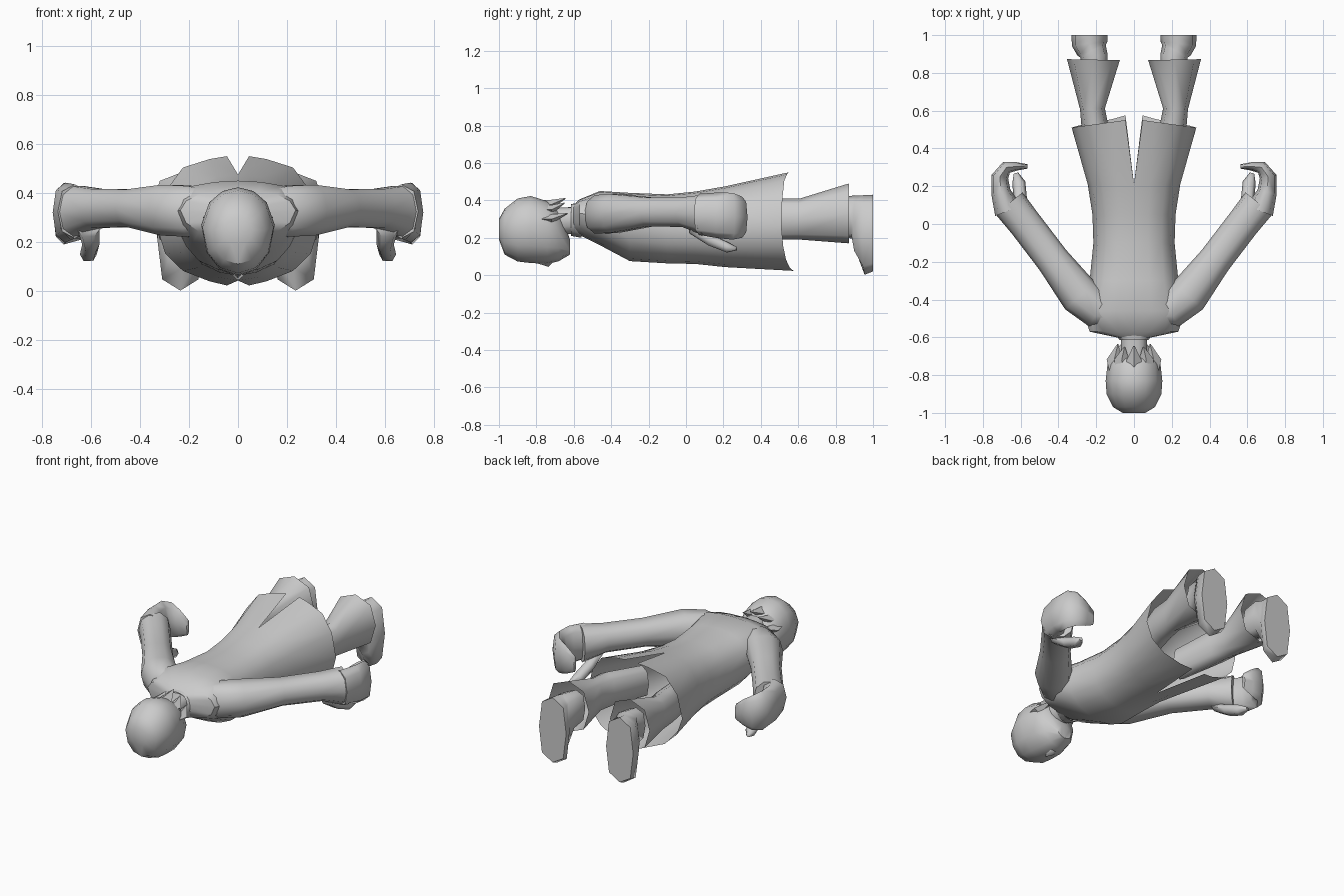
import bpy, bmesh
from math import sin, cos, pi, copysign
from mathutils import Vector

if "Cube" in bpy.data.objects:
    bpy.data.objects.remove(bpy.data.objects["Cube"])


def finish(name, rings, closed, cap_a, cap_b, mirror=True, angle=40):
    """Skin rings of points into a mesh, mirror it over x = 0 and smooth it."""
    bm = bmesh.new()
    vs = [[bm.verts.new(p) for p in r] for r in rings]
    n = len(rings[0])
    for a, b in zip(vs, vs[1:]):
        for i in range(n if closed else n - 1):
            j = (i + 1) % n
            bm.faces.new((a[i], a[j], b[j], b[i]))
    if cap_a:
        bm.faces.new(vs[0])
    if cap_b:
        bm.faces.new(vs[-1])
    bmesh.ops.recalc_face_normals(bm, faces=bm.faces[:])
    # open half shells: point the normals away from the body axis
    if not closed:
        bm.faces.ensure_lookup_table()
        bm.normal_update()
        f = bm.faces[2]
        c = f.calc_center_median()
        if f.normal.dot(c - Vector((0, c.y, 0.27))) < 0:
            bmesh.ops.reverse_faces(bm, faces=bm.faces[:])
    me = bpy.data.meshes.new(name)
    bm.to_mesh(me)
    bm.free()
    ob = bpy.data.objects.new(name, me)
    bpy.context.collection.objects.link(ob)
    bpy.ops.object.select_all(action='DESELECT')
    ob.select_set(True)
    bpy.context.view_layer.objects.active = ob
    bpy.ops.object.shade_smooth_by_angle(angle=angle * pi / 180)
    if mirror:
        ob.modifiers.new("mirror", 'MIRROR').merge_threshold = 0.001
    return ob


def tube(name, pts, sides=8, cap_b=True, mirror=True, angle=65, power=0.85):
    """Tube along (x, y, z, half width, half height) stations."""
    rings = []
    for k, (x, y, z, ru, rv) in enumerate(pts):
        a, b = pts[max(k - 1, 0)], pts[min(k + 1, len(pts) - 1)]
        u = Vector((b[1] - a[1], a[0] - b[0], 0)).normalized()
        ring = []
        for i in range(sides):
            c, s = [copysign(abs(q) ** power, q) if abs(q) > 1e-6 else 0
                    for q in (cos(2 * pi * i / sides), sin(2 * pi * i / sides))]
            ring.append(Vector((x, y, z)) + u * c * ru + Vector((0, 0, s * rv)))
        rings.append(ring)
    return finish(name, rings, True, True, cap_b, mirror, angle)


def half_rings(stations, profile):
    """Half sections from (y, half width, side z, top z, bottom z)."""
    return [[Vector((fx * w, y, zs + fz * (zt - zs if fz > 0 else zs - zb)))
             for fx, fz in profile] for y, w, zs, zt, zb in stations]


# Long coat: flat back above, tapered chest below, slit at front and back
coat_profile = [(0, 1), (.35, .96), (.68, .84), (.9, .5), (1, 0),
                (.9, -.45), (.68, -.75), (.35, -.93), (0, -1)]
coat = half_rings([
    (-.605, .07, .31, .37, .24), (-.57, .235, .33, .405, .215),
    (-.46, .27, .32, .45, .16), (-.3, .235, .27, .44, .075),
    (-.1, .215, .25, .432, .063), (.05, .22, .25, .447, .06),
    (.21, .245, .25, .475, .043), (.53, .33, .26, .55, .023)], coat_profile)
hem_y = [.55, .54, .525, .515, .51, .52, .535, .555, .575]
for p, y in zip(coat[-1], hem_y):
    p.y = y
coat[-1][0].x = coat[-1][-1].x = .045
finish("coat", coat, False, False, False)

# Collar around the neck
finish("collar", half_rings([(-.56, .12, .31, .39, .2), (-.615, .075, .31, .38, .21)],
                            coat_profile), False, False, False)

# Neck
finish("neck", half_rings([(-.74, .07, .29, .36, .2), (-.56, .07, .3, .365, .23)],
                          coat_profile), False, False, False)

# Head, face towards the floor, chin towards the chest
head_profile = [(0, 1), (.42, .9), (.78, .6), (1, 0), (.85, -.55), (.5, -.88), (0, -1)]
finish("head", half_rings([
    (-1.0, .06, .25, .30, .19), (-.97, .11, .25, .355, .11),
    (-.9, .145, .26, .41, .073), (-.83, .15, .27, .423, .065),
    (-.74, .14, .26, .395, .06), (-.68, .115, .23, .35, .075),
    (-.62, .05, .15, .19, .11)], head_profile), False, True, True)

# Nose
tube("nose", [(0, -.8, .075, .01, .01), (0, -.735, .062, .022, .018),
              (0, -.71, .08, .015, .01)], 4, mirror=False)

# Hair spikes at the nape
for x, z, tip in [(0, .378, (0, -.645, .41)), (.065, .35, (.05, -.65, .385)),
                  (.105, .3, (.085, -.635, .33))]:
    tube("hair_spike", [(x * .9, -.8, z, .03, .02), (x, -.72, z, .04, .025),
                        (*tip, .003, .003)], 4, mirror=x > 0, angle=20)

# Sleeves, rooted inside the shoulders
tube("sleeve", [(.07, -.49, .32, .05, .08), (.19, -.455, .325, .1, .108),
                (.285, -.38, .33, .107, .108), (.43, -.19, .338, .088, .08),
                (.575, .0, .337, .088, .083), (.662, .11, .322, .092, .112)], 10)

# Cupped hands curling inwards
tube("hand", [(.665, .07, .325, .075, .11), (.705, .17, .32, .052, .122),
              (.71, .25, .315, .045, .125), (.675, .3, .31, .034, .11),
              (.62, .305, .30, .022, .085), (.565, .305, .29, .012, .05)], 8)

# Thumbs
tube("thumb", [(.61, .02, .25, .045, .03), (.60, .12, .19, .035, .035),
               (.61, .22, .15, .035, .032), (.625, .27, .142, .012, .01)], 6)

# Flared trouser legs
tube("trouser_leg", [(.14, .24, .27, .06, .1), (.205, .5, .30, .072, .11),
                     (.22, .61, .30, .066, .11), (.215, .87, .33, .14, .16)],
     8, cap_b=False)

# Boots with toes towards the floor
tube("boot", [(.21, .8, .31, .065, .1), (.212, .89, .31, .073, .115),
              (.225, .92, .26, .08, .165), (.235, .955, .215, .095, .213),
              (.235, 1.0, .225, .095, .205)], 8, power=.7)
